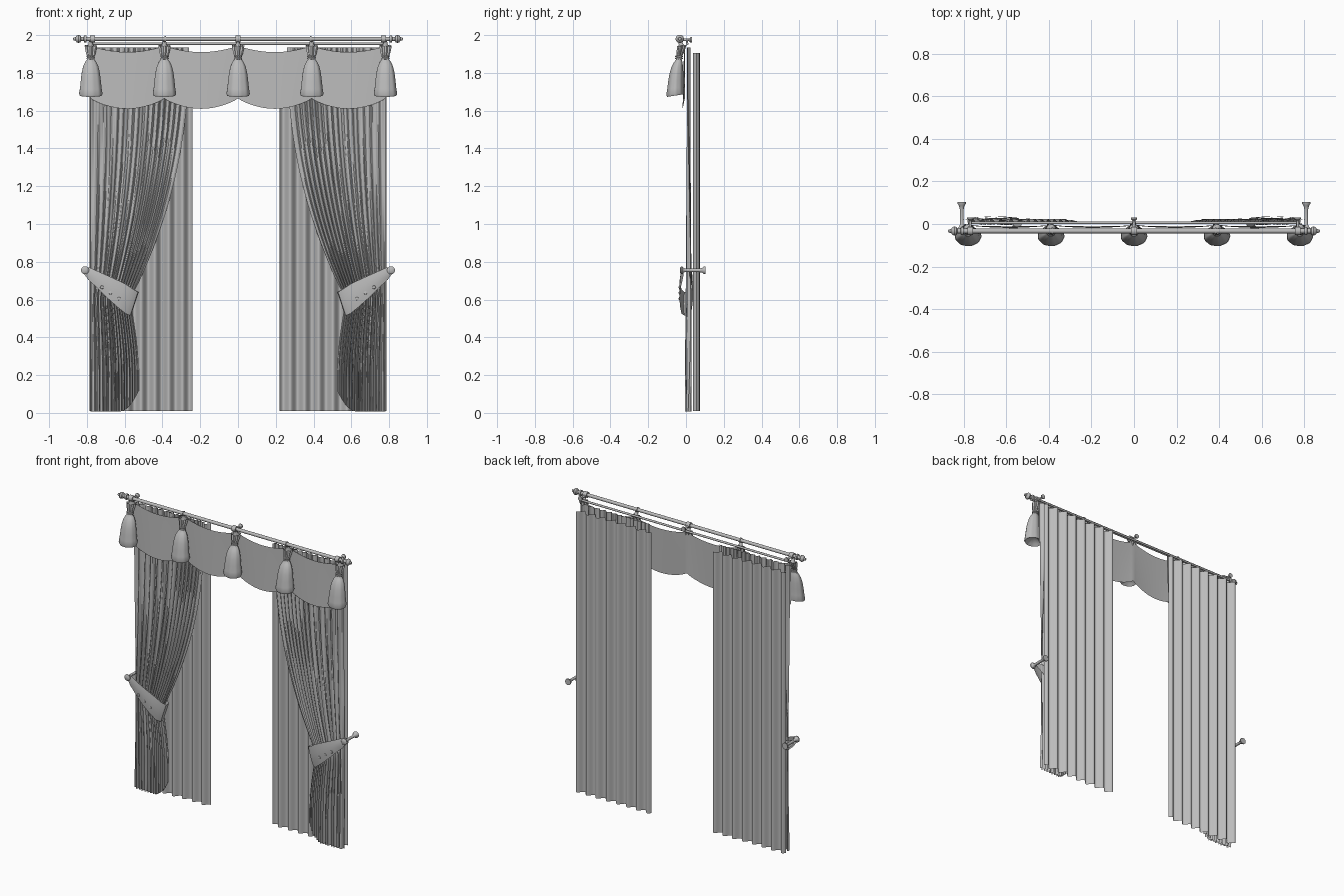
import bpy, bmesh, math
from math import sin, cos, pi
from mathutils import Vector

if "Cube" in bpy.data.objects:
    bpy.data.objects.remove(bpy.data.objects["Cube"])

grey = bpy.data.materials.new("soft grey")
grey.use_nodes = True
grey.diffuse_color = (0.5, 0.5, 0.5, 1)
bsdf = next(n for n in grey.node_tree.nodes if n.type == "BSDF_PRINCIPLED")
bsdf.inputs["Base Color"].default_value = grey.diffuse_color


def sheet(name, nu, nv, point):
    """Surface over u, v in 0..1; coincident points are welded."""
    bm = bmesh.new()
    rows = [[bm.verts.new(point(i / nu, j / nv)) for i in range(nu + 1)]
            for j in range(nv + 1)]
    for a, b in zip(rows, rows[1:]):
        for i in range(nu):
            bm.faces.new((a[i], a[i + 1], b[i + 1], b[i]))
    bmesh.ops.remove_doubles(bm, verts=bm.verts, dist=0.00005)
    bmesh.ops.recalc_face_normals(bm, faces=bm.faces)
    mesh = bpy.data.meshes.new(name)
    bm.to_mesh(mesh)
    bm.free()
    ob = bpy.data.objects.new(name, mesh)
    bpy.context.collection.objects.link(ob)
    mesh.materials.append(grey)
    bpy.ops.object.select_all(action="DESELECT")
    ob.select_set(True)
    bpy.context.view_layer.objects.active = ob
    bpy.ops.object.shade_smooth_by_angle(angle=math.radians(40))
    return ob


def turned(name, origin, axis, profile, sides=20):
    """Lathe a (distance along axis, radius) profile."""
    axis = Vector(axis).normalized()
    side = axis.orthogonal().normalized()
    other = axis.cross(side)
    n = len(profile) - 1

    def point(u, v):
        d, r = profile[round(v * n)]
        a = 2 * pi * u
        return Vector(origin) + axis * d + (side * cos(a) + other * sin(a)) * r
    return sheet(name, sides, n, point)


# Main pole, finials and the thin track behind
turned("pole", (-0.83, -0.033, 1.98), (1, 0, 0),
       [(0, 0), (0, 0.011), (1.66, 0.011), (1.66, 0)])
turned("track", (-0.78, 0.006, 1.955), (1, 0, 0),
       [(0, 0), (0, 0.007), (1.56, 0.007), (1.56, 0)], 10)
finial = [(0, 0.011), (0, 0.019), (0.012, 0.019), (0.015, 0.011),
          (0.028, 0.011), (0.033, 0.019), (0.043, 0.022), (0.052, 0.018),
          (0.058, 0.009), (0.068, 0.008), (0.073, 0)]
for s, label in ((1, "left"), (-1, "right")):
    turned("finial_" + label, (0.802 * s, -0.033, 1.98), (s, 0, 0), finial)

# Wall brackets with a collar around the pole
for i, x in enumerate((-0.77, 0, 0.77)):
    turned(f"bracket_{i}", (x, -0.033, 1.975), (0, 1, 0),
           [(0, 0.008), (0.048, 0.006), (0.057, 0.015), (0.064, 0.015), (0.064, 0)], 14)
    turned(f"collar_{i}", (x - 0.014, -0.033, 1.98), (1, 0, 0),
           [(0, 0.011), (0, 0.019), (0.028, 0.019), (0.028, 0.011)])
    turned(f"track_hanger_{i}", (x, 0.006, 1.95), (0, 0, 1),
           [(0, 0.005), (0.025, 0.005)], 8)
for s in (-1, 1):
    turned("pole_ring", (0.385 * s - 0.004, -0.033, 1.98), (1, 0, 0),
           [(0, 0.011), (0, 0.016), (0.008, 0.016), (0.008, 0.011)])

# Swagged valance, one scallop between each pair of tassels
SPAN = 0.39


def valance_point(u, v):
    t = u * 4 % 1
    sag = sin(pi * t) ** 0.8 if 0 < t < 1 else 0
    top = 1.945 - 0.035 * sag
    bottom = 1.665 - 0.055 * sag
    y = -0.006 - 0.012 * sag * (0.4 + 0.6 * v)
    return (2 * SPAN * (2 * u - 1), y, top + (bottom - top) * v)


sheet("valance", 96, 10, valance_point)

# Bell tassels: pleated ruffle, tied neck, flared bell (z, radius, y)
bell = [(1.945, 0.030, -0.022), (1.925, 0.027, -0.026), (1.90, 0.022, -0.032),
        (1.885, 0.017, -0.036), (1.87, 0.020, -0.039), (1.86, 0.028, -0.042),
        (1.835, 0.040, -0.047), (1.80, 0.048, -0.051), (1.76, 0.053, -0.054),
        (1.72, 0.057, -0.056), (1.69, 0.062, -0.057), (1.68, 0.058, -0.056),
        (1.69, 0.045, -0.055), (1.72, 0, -0.055)]


def tassel(i, x):
    def point(u, v):
        z, r, y = bell[round(v * (len(bell) - 1))]
        a = 2 * pi * u
        pleat = 1 + (0.13 if z > 1.88 else 0.015) * cos(9 * a)
        return (x + r * pleat * cos(a), y + 0.76 * r * pleat * sin(a),
                z + 0.12 * r * sin(a))
    sheet(f"tassel_{i}", 54, len(bell) - 1, point)
    for k in range(2):
        turned(f"tassel_cord_{i}_{k}", (x, -0.037, 1.872 + 0.011 * k), (0, 0, 1),
               [(0, 0.016), (0.002, 0.021), (0.007, 0.021), (0.009, 0.016)], 16)
    turned(f"tassel_loop_{i}", (x, -0.022, 1.935), (0, -0.3, 1),
           [(0, 0.022), (0.018, 0.012), (0.034, 0.010)], 12)


for i in range(5):
    tassel(i, (i - 2) * SPAN)


# Long sheers hanging behind
def sheer(label, x0, x1):
    def point(u, v):
        y = 0.056 + 0.017 * sin(2 * pi * 7.5 * u) + 0.002 * sin(11 * u)
        return (x0 + (x1 - x0) * u, y, 0.01 + 1.895 * v)
    sheet("sheer_" + label, 120, 4, point)


sheer("right", -0.785, -0.24)
sheer("left", 0.22, 0.785)


# Tied-back drapes
def inner_edge(z):
    if z > 0.6:
        return 0.26 + 0.31 * max(0, 1 - (z - 0.6) / 1.335) ** 2.2
    return 0.57 - 0.045 * sin(pi / 2 * min(1, (0.6 - z) * 2.5))


def drape(label, s):
    def point(u, v):
        hem = 0.008 + 0.11 * max(0, (u - 0.6) / 0.4) ** 2
        z = hem + (1.935 - hem) * v
        low = max(0, 1 - z / 0.7)
        amp = 0.009 + 0.006 * low + 0.004 * sin(pi * min(1, z / 1.3))
        w = u ** 1.25
        wave = sin(2 * pi * 14 * w + 1.6 * sin(8 * u) + 0.7 * sin(2.5 * z))
        wave += 0.35 * sin(2 * pi * 31 * w + 2 * z)
        fade = 1 if u < 0.88 else max(0.15, 1 - (u - 0.88) * 7)
        y = 0.014 + amp * wave * fade * 0.85 - 0.003 * low
        x = 0.782 + (inner_edge(z) - 0.782) * u
        return (s * x, y, z)
    sheet("drape_" + label, 200, 48, point)


# Tieback bands: (x, y, lower z, upper z) from hook, round the drape, back
band = [(0.815, -0.012, 0.735, 0.765), (0.79, -0.018, 0.705, 0.770),
        (0.74, -0.027, 0.665, 0.745), (0.68, -0.032, 0.612, 0.715),
        (0.62, -0.031, 0.562, 0.685), (0.575, -0.024, 0.525, 0.655),
        (0.55, -0.008, 0.515, 0.640), (0.545, 0.010, 0.520, 0.640),
        (0.565, 0.027, 0.535, 0.650), (0.64, 0.034, 0.590, 0.695),
        (0.74, 0.030, 0.670, 0.745), (0.815, 0.015, 0.735, 0.765)]


def tieback(label, s):
    def point(u, v):
        x, y, low, high = band[round(u * (len(band) - 1))]
        lean = (0.5 - v) * 0.04 * min(1, (0.815 - x) * 6)
        bulge = -0.004 * sin(pi * v) if y < 0.01 else 0.002
        return (s * (x + lean), y + bulge, low + (high - low) * v)
    sheet("tieback_" + label, len(band) - 1, 6, point)
    # small gathers along the band's face
    for k in range(3):
        turned(f"tieback_knot_{label}_{k}",
               (s * (0.72 - 0.045 * k), -0.031, 0.665 - 0.03 * k), (0, -1, 0),
               [(0, 0.010), (0.006, 0.008), (0.009, 0)], 10)
    # wall hook with rounded front knob and flared base
    turned("tieback_hook_" + label, (0.81 * s, -0.032, 0.755), (0, 1, 0),
           [(0, 0), (0.001, 0.014), (0.006, 0.021), (0.012, 0.021), (0.02, 0.012),
            (0.03, 0.009), (0.10, 0.009), (0.118, 0.013), (0.128, 0.021),
            (0.135, 0.021), (0.135, 0)])


for s, label in ((1, "left"), (-1, "right")):
    drape(label, s)
    tieback(label, s)
